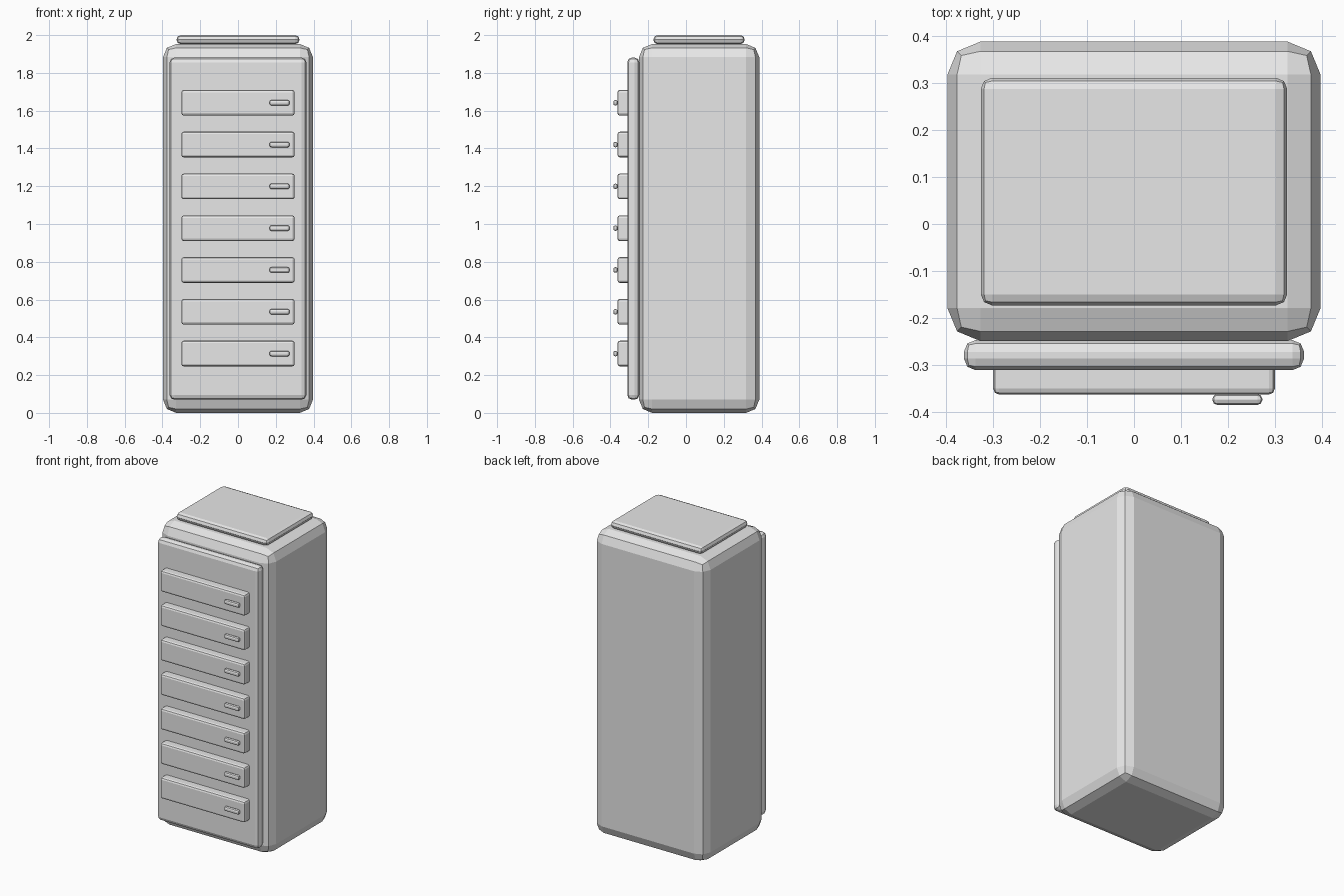
import bpy
import bmesh
from mathutils import Vector

if "Cube" in bpy.data.objects:
    bpy.data.objects.remove(bpy.data.objects["Cube"])

grey = bpy.data.materials.new("light grey")
grey.diffuse_color = (0.8, 0.8, 0.8, 1)
grey.use_nodes = True
grey.node_tree.nodes["Principled BSDF"].inputs["Base Color"].default_value = grey.diffuse_color


def rounded_box(name, low, high, bevel):
    """Box between two corners with two-segment bevelled edges."""
    low, high = Vector(low), Vector(high)
    size, centre = high - low, (low + high) / 2
    bm = bmesh.new()
    bmesh.ops.create_cube(bm, size=1)
    bmesh.ops.scale(bm, vec=size, verts=bm.verts)
    bmesh.ops.bevel(bm, geom=bm.edges[:], offset=bevel, segments=2,
                    profile=0.5, affect='EDGES')
    mesh = bpy.data.meshes.new(name)
    bm.to_mesh(mesh)
    bm.free()
    mesh.materials.append(grey)
    obj = bpy.data.objects.new(name, mesh)
    obj.location = centre
    bpy.context.collection.objects.link(obj)
    return obj


# Cabinet shell, top cap and front panel
rounded_box("cabinet_body", (-0.397, -0.249, 0), (0.397, 0.388, 1.953), 0.07)
rounded_box("top_cap", (-0.326, -0.173, 1.952), (0.326, 0.311, 2.0), 0.0235)
rounded_box("front_panel", (-0.362, -0.311, 0.07), (0.362, -0.247, 1.881), 0.025)

# Seven drawers, each with a small handle on the right
for i in range(7):
    z = 0.314 + i * 0.2213
    rounded_box(f"drawer_{i + 1}", (-0.3, -0.363, z - 0.068),
                (0.3, -0.29, z + 0.068), 0.013)
    rounded_box(f"handle_{i + 1}", (0.167, -0.385, z - 0.0145),
                (0.273, -0.362, z + 0.0145), 0.01)
